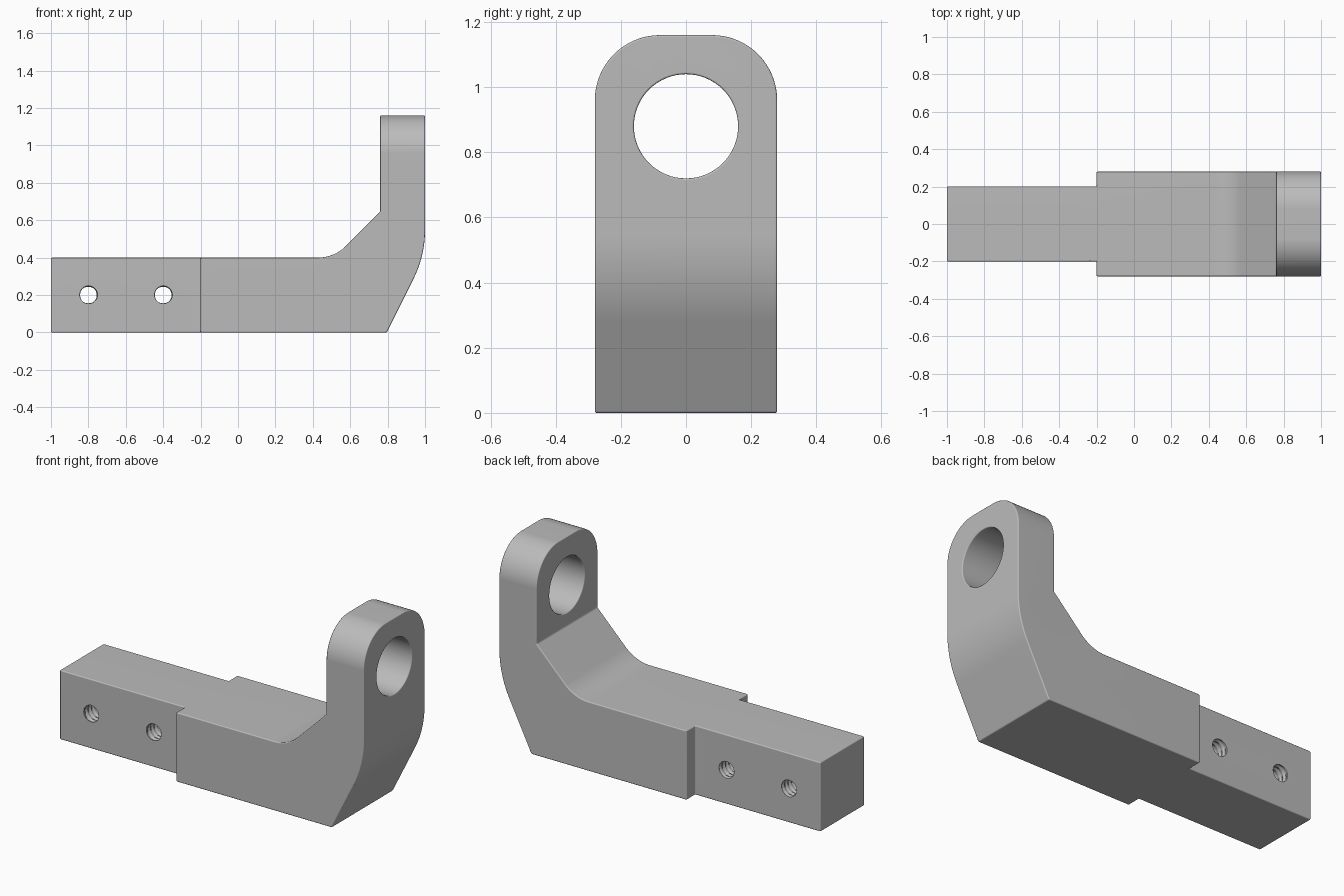
import bpy, bmesh, math
from mathutils import Vector

cube = bpy.data.objects.get("Cube")
if cube:
    bpy.data.objects.remove(cube, do_unlink=True)

steel = bpy.data.materials.new("grey steel")
steel.use_nodes = True
colour = (0.5, 0.5, 0.5, 1)
steel.diffuse_color = colour
bsdf = next(n for n in steel.node_tree.nodes if n.type == "BSDF_PRINCIPLED")
bsdf.inputs["Base Color"].default_value = colour


def finish(name, bm):
    bmesh.ops.recalc_face_normals(bm, faces=bm.faces)
    mesh = bpy.data.meshes.new(name)
    bm.to_mesh(mesh)
    bm.free()
    mesh.materials.append(steel)
    obj = bpy.data.objects.new(name, mesh)
    bpy.context.collection.objects.link(obj)
    return obj


def rounded(corners, steps=12):
    """Turn (u, v, tangent length) corners into an outline with arcs."""
    out = []
    for i, (u, v, t) in enumerate(corners):
        p = Vector((u, v, 0))
        if t == 0:
            out.append(p)
            continue
        d1 = (Vector((*corners[i - 1][:2], 0)) - p).normalized()
        d2 = (Vector((*corners[(i + 1) % len(corners)][:2], 0)) - p).normalized()
        half = d1.angle(d2) / 2
        centre = p + (d1 + d2).normalized() * (t / math.cos(half))
        a, b = p + d1 * t - centre, p + d2 * t - centre
        for k in range(steps + 1):
            out.append(centre + a.slerp(b, k / steps).normalized() * a.length)
    return out


def prism(name, outline, place, lo, hi):
    """Extrude a closed outline between lo and hi along the placed axis."""
    bm = bmesh.new()
    a = [bm.verts.new(place(p.x, p.y, lo)) for p in outline]
    b = [bm.verts.new(place(p.x, p.y, hi)) for p in outline]
    bm.faces.new(a)
    bm.faces.new(b)
    for i in range(len(a)):
        j = (i + 1) % len(a)
        bm.faces.new((a[i], a[j], b[j], b[i]))
    return finish(name, bm)


def along_x(u, v, w):
    return (w, u, v)


def along_y(u, v, w):
    return (u, w, v)


def along_z(u, v, w):
    return (u, v, w)


def circle(u, v, r, n=64):
    return [Vector((u + r * math.cos(math.tau * k / n), v + r * math.sin(math.tau * k / n), 0))
            for k in range(n)]


def thread_cutter(x, z, r=0.044, depth=0.008, pitch=0.03, half=0.24, n=24):
    """Cylinder with a helical ridge, lying along y."""
    bm = bmesh.new()
    count = round(2 * half / pitch * 4)
    rings = []
    for i in range(count + 1):
        y = -half + i * pitch / 4
        ring = []
        for k in range(n):
            phase = (y / pitch + k / n) % 1
            rad = r + depth * (1 - abs(2 * phase - 1))
            a = math.tau * k / n
            ring.append(bm.verts.new((x + rad * math.cos(a), y, z + rad * math.sin(a))))
        rings.append(ring)
    bm.faces.new(rings[0])
    bm.faces.new(rings[-1])
    for low, high in zip(rings, rings[1:]):
        for k in range(n):
            j = (k + 1) % n
            bm.faces.new((low[k], low[j], high[j], high[k]))
    return finish("bolt_hole_cutter", bm)


def apply(obj, mod):
    with bpy.context.temp_override(object=obj, active_object=obj):
        bpy.ops.object.modifier_apply(modifier=mod.name)


def cut(obj, cutter, operation="DIFFERENCE"):
    mod = obj.modifiers.new("cut", "BOOLEAN")
    mod.operation, mod.solver, mod.object = operation, "EXACT", cutter
    apply(obj, mod)
    bpy.data.objects.remove(cutter, do_unlink=True)


# Body: L-shaped side outline, made oversize and trimmed to the end outline
side = [(-1, 0, 0), (0.795, 0, 0), (1, 0.41, 0.14), (1, 1.3, 0), (0.76, 1.3, 0),
        (0.76, 0.645, 0), (0.515, 0.4, 0.09), (-1, 0.4, 0)]
bracket = prism("bracket_body", rounded(side), along_y, -0.4, 0.4)
end = [(-0.28, -0.2, 0), (0.28, -0.2, 0), (0.28, 1.16, 0.2), (-0.28, 1.16, 0.2)]
cut(bracket, prism("end_cutter", rounded(end, 16), along_x, -1.2, 1.2), "INTERSECT")

# Narrow shank: trim both flanks
for s in (-1, 1):
    flank = [Vector((x, s * y, 0)) for x, y in ((-1.2, 0.2), (-0.2, 0.2), (-0.2, 0.5), (-1.2, 0.5))]
    cut(bracket, prism("flank_cutter", flank, along_z, -0.2, 0.6))

# Large bore through the upright lug
cut(bracket, prism("bore_cutter", circle(0, 0.88, 0.16), along_x, 0.6, 1.2))

# Softened edges
bevel = bracket.modifiers.new("soft_edges", "BEVEL")
bevel.width, bevel.segments = 0.006, 3
bevel.limit_method, bevel.angle_limit = "ANGLE", math.radians(30)
apply(bracket, bevel)

# Threaded bolt holes through the shank
for x in (-0.8, -0.4):
    cut(bracket, thread_cutter(x, 0.2))

# Smooth shading with sharp edges kept
bpy.ops.object.select_all(action="DESELECT")
bracket.select_set(True)
bpy.context.view_layer.objects.active = bracket
bpy.ops.object.shade_smooth_by_angle(angle=math.radians(35))
weighted = bracket.modifiers.new("flat_face_normals", "WEIGHTED_NORMAL")
weighted.keep_sharp = True
